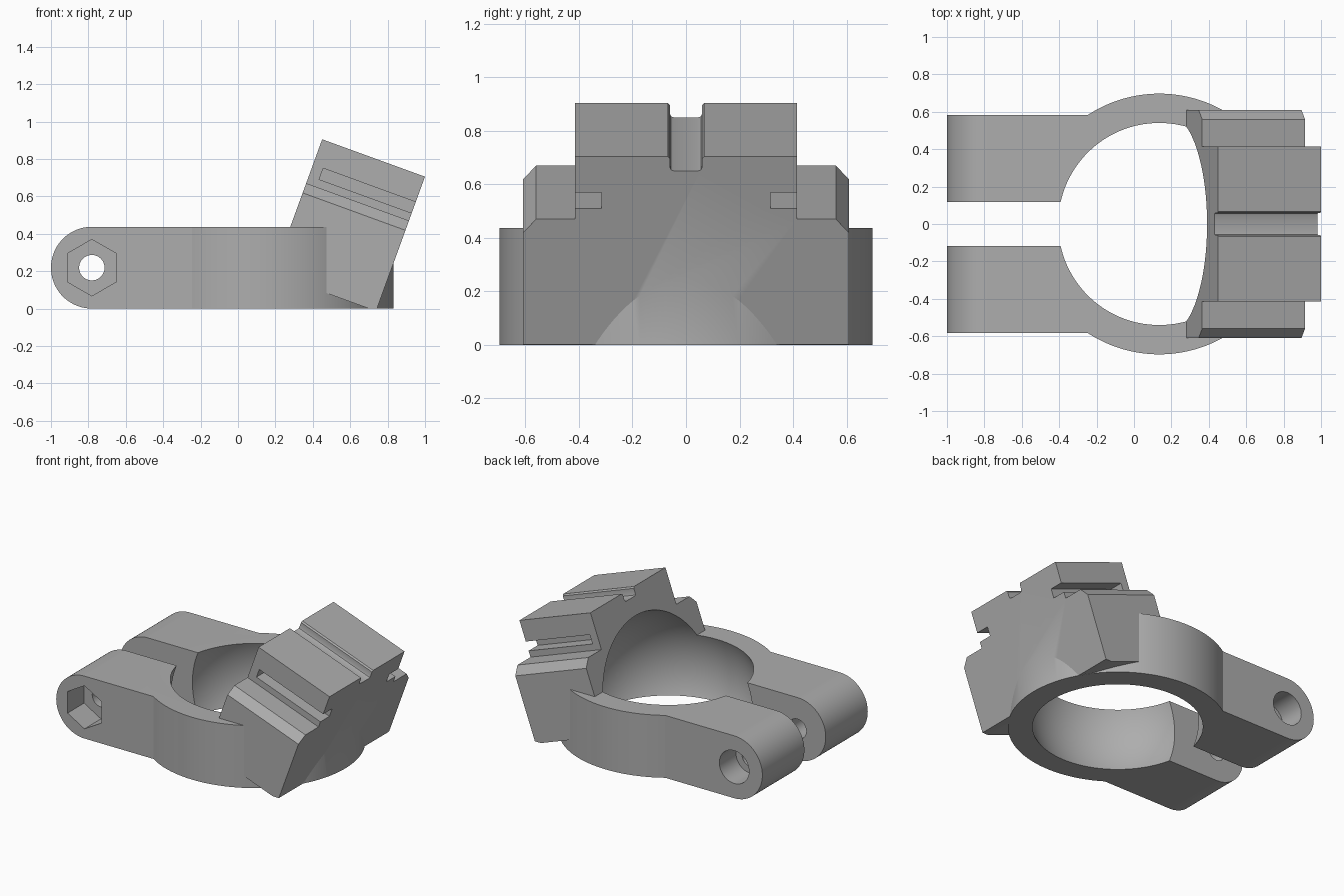
import bpy, bmesh
from math import sin, cos, pi, radians, asin
from mathutils import Vector

if "Cube" in bpy.data.objects:
    bpy.data.objects.remove(bpy.data.objects["Cube"])

H = 0.437            # clamp height
CX, R = 0.135, 0.697   # ring centre and outer radius
ARM_Y, SLIT = 0.583, 0.118
MID = H / 2
BOLT_X = -1 + MID

grey = bpy.data.materials.new("plain grey")
grey.use_nodes = True
grey.diffuse_color = (0.42, 0.42, 0.42, 1)
grey.node_tree.nodes["Principled BSDF"].inputs["Base Color"].default_value = (0.42, 0.42, 0.42, 1)


def finish(name, bm):
    bmesh.ops.recalc_face_normals(bm, faces=bm.faces)
    mesh = bpy.data.meshes.new(name)
    bm.to_mesh(mesh)
    bm.free()
    mesh.materials.append(grey)
    ob = bpy.data.objects.new(name, mesh)
    bpy.context.collection.objects.link(ob)
    return ob


def prism(name, points, place, start, end):
    """Extrude a 2D outline; place(a, b, depth) gives the 3D position."""
    bm = bmesh.new()
    low = [bm.verts.new(place(a, b, start)) for a, b in points]
    high = [bm.verts.new(place(a, b, end)) for a, b in points]
    bm.faces.new(low)
    bm.faces.new(high)
    n = len(points)
    for i in range(n):
        j = (i + 1) % n
        bm.faces.new((low[i], low[j], high[j], high[i]))
    return finish(name, bm)


def combine(target, other, operation):
    mod = target.modifiers.new("combine", 'BOOLEAN')
    mod.operation, mod.solver, mod.object = operation, 'EXACT', other
    bpy.context.view_layer.objects.active = target
    bpy.ops.object.modifier_apply(modifier=mod.name)
    bpy.data.objects.remove(other)


def arc(cx, cy, r, a0, a1, n):
    return [(cx + r * cos(a0 + (a1 - a0) * i / n), cy + r * sin(a0 + (a1 - a0) * i / n))
            for i in range(n + 1)]


def plan(a, b, d):
    return Vector((a, b, d))


def side(a, b, d):
    return Vector((a, d, b))


# Tilted frame of the rail: origin at its upper rear edge
TILT = radians(20)
along = Vector((cos(TILT), 0, -sin(TILT)))
up = Vector((sin(TILT), 0, cos(TILT)))


def tilted(a, b, d):
    return Vector((0.45, a, 0.905)) + up * b + along * d


# Split ring with two arms, then rounded arm ends
join = pi - asin(ARM_Y / R)
outline = [(-1.1, -SLIT), (-1.1, -ARM_Y)]
outline += arc(CX, 0, R, -join, join, 120)
outline += [(-1.1, ARM_Y), (-1.1, SLIT), (0, SLIT), (0, -SLIT)]
clamp = prism("clamp_with_rail", outline, plan, -0.1, H + 0.1)
profile = arc(BOLT_X, MID, MID, pi / 2, 3 * pi / 2, 40) + [(1.2, 0), (1.2, H)]
combine(clamp, prism("side_shape", profile, side, -1, 1), 'INTERSECT')

# Tilted rail block with top groove, ledges and chamfers
half = [(0.045, -0.058), (0.056, -0.054), (0.06, -0.043), (0.06, -0.01), (0.068, 0),
        (0.415, 0), (0.415, -0.25), (0.56, -0.25), (0.61, -0.305), (0.61, -0.765)]
rail = prism("rail", half + [(-y, v) for y, v in reversed(half)], tilted, 0, 0.585)

# Side slots, stopped short of the rear face
for s in (-1, 1):
    slot = [(s * 0.315, -0.207), (s * 0.5, -0.207), (s * 0.5, -0.144), (s * 0.315, -0.144)]
    combine(rail, prism("slot_cutter", slot, tilted, 0.058, 0.7), 'DIFFERENCE')

# Trim the rail at the ground and join it to the clamp
floor = [(-2, -2), (2, -2), (2, 2), (-2, 2)]
combine(rail, prism("floor_cutter", floor, plan, -1, 0.001), 'DIFFERENCE')
combine(clamp, rail, 'UNION')

# Spherical bore through ring and rail
bm = bmesh.new()
bmesh.ops.create_uvsphere(bm, u_segments=120, v_segments=60, radius=0.583)
bmesh.ops.translate(bm, verts=bm.verts, vec=(CX, 0, MID))
combine(clamp, finish("bore_cutter", bm), 'DIFFERENCE')

# Bolt hole, hexagonal nut pocket in front, round head pocket behind
for name, r, n, y0, y1 in (("bolt_hole", 0.068, 40, -1, 1),
                           ("nut_pocket", 0.151, 6, -1, -0.4),
                           ("head_pocket", 0.115, 48, 0.4, 1)):
    ring = arc(BOLT_X, MID, r, pi / 2, pi / 2 + 2 * pi, n)[:-1]
    combine(clamp, prism(name, ring, side, y0, y1), 'DIFFERENCE')

bpy.ops.object.select_all(action='DESELECT')
clamp.select_set(True)
bpy.context.view_layer.objects.active = clamp
bpy.ops.object.shade_smooth_by_angle(angle=radians(25))
